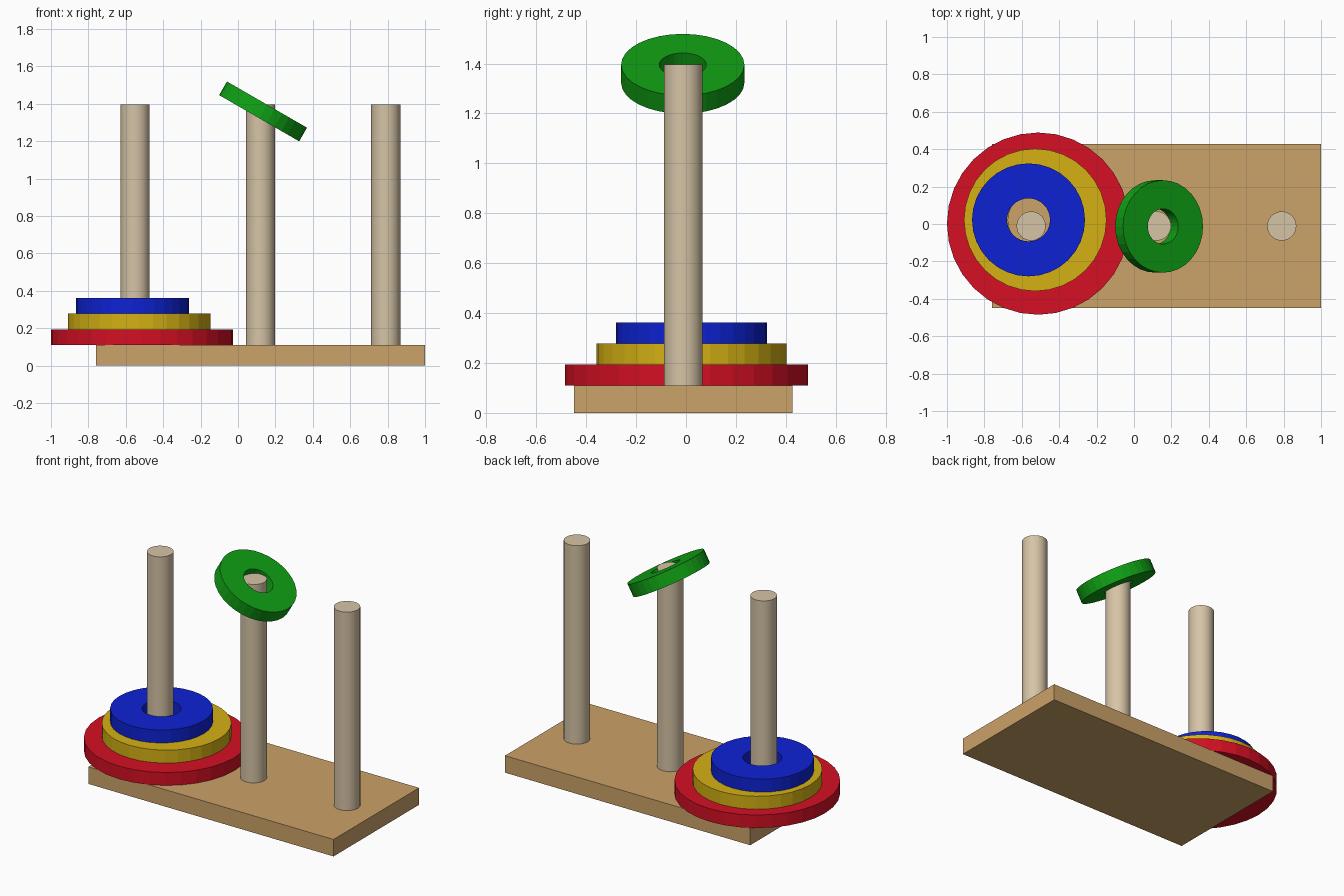
import bpy, bmesh, math
from mathutils import Matrix

if "Cube" in bpy.data.objects:
    bpy.data.objects.remove(bpy.data.objects["Cube"])


def material(name, rgb):
    m = bpy.data.materials.new(name)
    m.diffuse_color = (*rgb, 1)
    m.use_nodes = True
    m.node_tree.nodes["Principled BSDF"].inputs["Base Color"].default_value = m.diffuse_color
    return m


base_wood = material("base_wood", (0.60, 0.36, 0.14))
peg_wood = material("pale_peg_wood", (0.67, 0.55, 0.38))
red = material("red", (0.66, 0.005, 0.017))
yellow = material("yellow", (0.66, 0.44, 0.007))
blue = material("blue", (0.004, 0.016, 0.66))
green = material("green", (0.005, 0.35, 0.007))


def add_object(name, bm, mat):
    bmesh.ops.recalc_face_normals(bm, faces=bm.faces)
    mesh = bpy.data.meshes.new(name)
    bm.to_mesh(mesh)
    bm.free()
    mesh.materials.append(mat)
    obj = bpy.data.objects.new(name, mesh)
    bpy.context.collection.objects.link(obj)
    return obj


def disc(name, mat, radius, centre, tilt=0, thick=0.084, sides=32):
    """Flat ring whose hole grows in proportion to its radius."""
    bm = bmesh.new()
    hole = radius * 0.381
    profile = [(hole, -thick / 2), (radius, -thick / 2),
               (radius, thick / 2), (hole, thick / 2)]
    rings = []
    for i in range(sides):
        a = 2 * math.pi * i / sides
        rings.append([bm.verts.new((r * math.cos(a), r * math.sin(a), z))
                      for r, z in profile])
    for i in range(sides):
        p, q = rings[i], rings[(i + 1) % sides]
        for j in range(4):
            k = (j + 1) % 4
            bm.faces.new((p[j], q[j], q[k], p[k]))
    obj = add_object(name, bm, mat)
    obj.location = centre
    obj.rotation_euler = (0, math.radians(tilt), 0)
    return obj


# Base board
bm = bmesh.new()
bmesh.ops.create_cube(bm, size=1, matrix=Matrix.Translation((0.12, -0.011, 0.055))
                      @ Matrix.Diagonal((1.76, 0.876, 0.11, 1)))
add_object("base_board", bm, base_wood)

# Three pegs
for name, x in (("left_peg", -0.55), ("middle_peg", 0.12), ("right_peg", 0.79)):
    bm = bmesh.new()
    bmesh.ops.create_cone(bm, cap_ends=True, segments=32, radius1=0.078, radius2=0.078,
                          depth=1.297, matrix=Matrix.Translation((x, -0.011, 0.7485)))
    for f in bm.faces:
        f.smooth = abs(f.normal.z) < 0.5
    for e in bm.edges:
        e.smooth = all(f.smooth for f in e.link_faces)
    add_object(name, bm, peg_wood)

# Stacked discs, and the small one being lifted off the middle peg
disc("large_disc", red, 0.487, (-0.513, 0.002, 0.152))
disc("medium_disc", yellow, 0.381, (-0.528, 0.022, 0.236))
disc("small_disc", blue, 0.302, (-0.564, 0.022, 0.320))
disc("smallest_disc", green, 0.247, (0.134, -0.013, 1.359), tilt=30)
